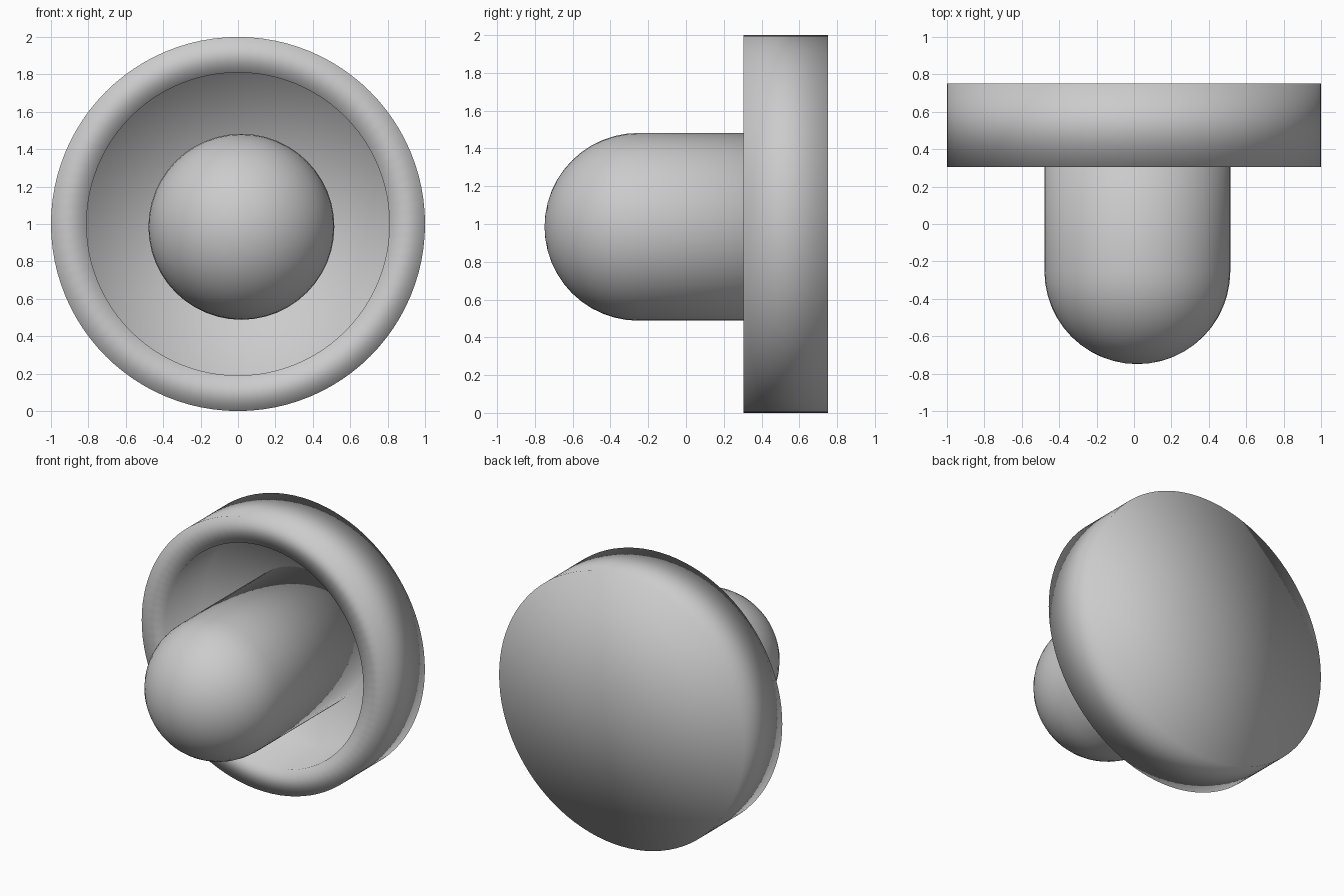
import bpy
import bmesh
import math
from mathutils import Vector

cube = bpy.data.objects.get("Cube")
if cube:
    bpy.data.objects.remove(cube, do_unlink=True)

grey = bpy.data.materials.new("plain_grey")
grey.use_nodes = True
colour = (0.6, 0.6, 0.6, 1)
grey.diffuse_color = colour
grey.node_tree.nodes["Principled BSDF"].inputs["Base Color"].default_value = colour


def revolve(name, profile, centre, steps):
    """Spin a (radius, y) profile about an axis parallel to y, smooth shaded."""
    bm = bmesh.new()
    verts = [bm.verts.new((r, y, 0)) for r, y in profile]
    edges = [bm.edges.new(pair) for pair in zip(verts, verts[1:])]
    bmesh.ops.spin(bm, geom=verts + edges, cent=Vector(), axis=(0, 1, 0),
                   angle=math.tau, steps=steps, use_duplicate=False)
    bmesh.ops.remove_doubles(bm, verts=bm.verts, dist=0.0003)
    bmesh.ops.recalc_face_normals(bm, faces=bm.faces)
    for face in bm.faces:
        face.smooth = True
    mesh = bpy.data.meshes.new(name)
    bm.to_mesh(mesh)
    bm.free()
    mesh.materials.append(grey)
    obj = bpy.data.objects.new(name, mesh)
    obj.location = centre
    bpy.context.collection.objects.link(obj)
    return obj


FRONT, BACK, FLOOR = 0.305, 0.752, 0.75
RIM, BORE = 1.0, 0.81

# Hollow round cap: back, outer wall, front rim, inner wall, floor
revolve("round_cap",
        [(0, BACK), (RIM, BACK), (RIM, FRONT), (BORE, FRONT), (BORE, FLOOR), (0, FLOOR)],
        (0, 0, 1), 96)

# Dome-ended stem, set slightly off the cap's axis
R, DOME_Y, RINGS = 0.497, -0.252, 12
dome = [(R * math.cos(a), DOME_Y - R * math.sin(a))
        for a in (math.pi / 2 * i / RINGS for i in range(RINGS))]
revolve("domed_stem",
        [(0, FLOOR + 0.001), (R, FLOOR + 0.001)] + dome + [(0, DOME_Y - R)],
        (0.018, 0, 0.985), 48)
